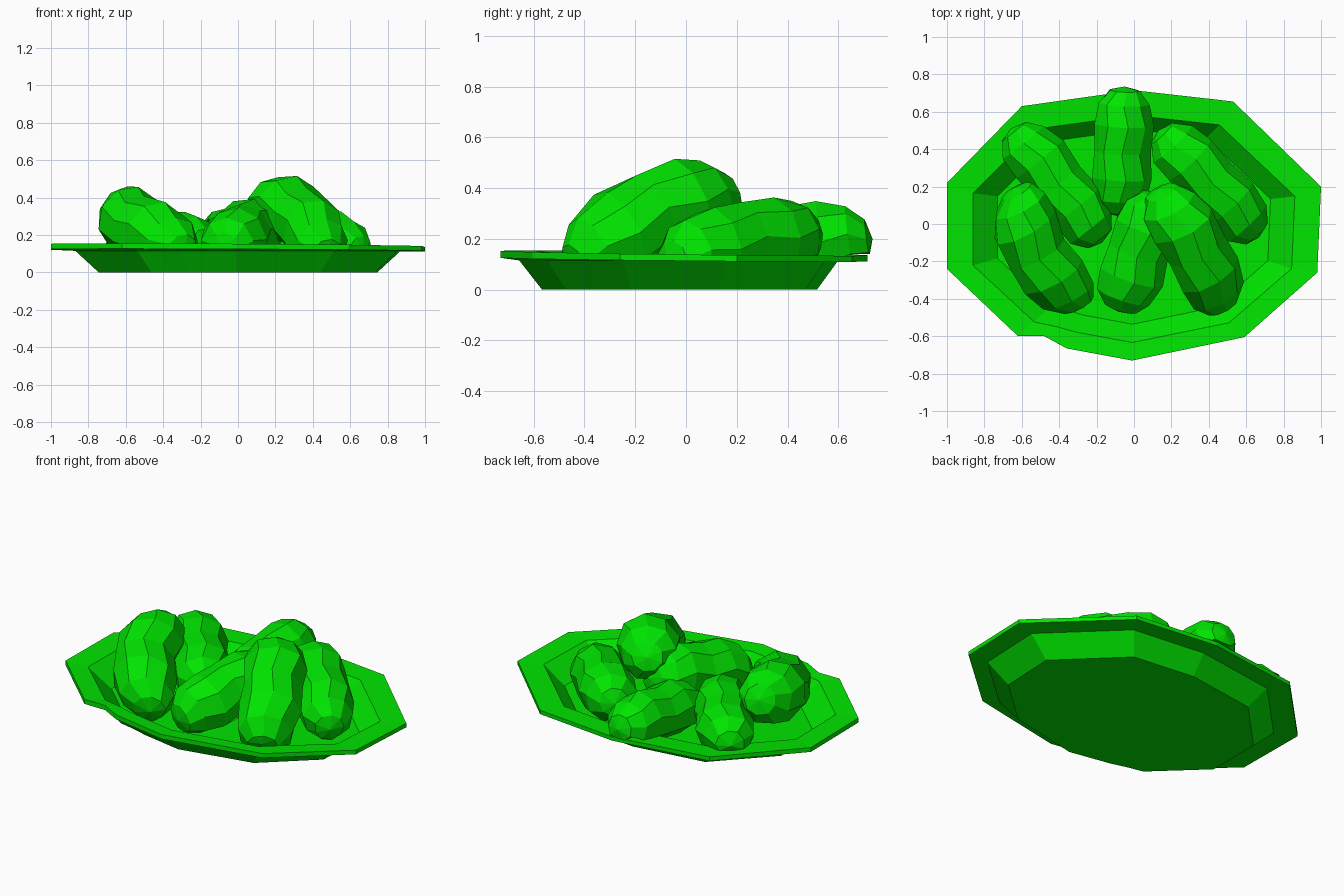
import bpy, bmesh, math, random
from mathutils import Vector

if "Cube" in bpy.data.objects:
    bpy.data.objects.remove(bpy.data.objects["Cube"])
random.seed(4)

green = bpy.data.materials.new("bright green")
green.use_nodes = True
colour = (0, 0.78, 0, 1)
green.diffuse_color = colour
green.node_tree.nodes["Principled BSDF"].inputs["Base Color"].default_value = colour


def finish(bm, name):
    bmesh.ops.recalc_face_normals(bm, faces=bm.faces)
    mesh = bpy.data.meshes.new(name)
    bm.to_mesh(mesh)
    bm.free()
    mesh.materials.append(green)
    obj = bpy.data.objects.new(name, mesh)
    bpy.context.collection.objects.link(obj)
    return obj


def bridge(bm, lower, upper):
    n = len(lower)
    for i in range(n):
        j = (i + 1) % n
        bm.faces.new((lower[i], lower[j], upper[j], upper[i]))


# Faceted dish: outline scaled into a stack of rings, with a chipped rim
outline = [(-1, .22), (-.6, .63), (0, .715), (.53, .655), (1, .2), (.98, -.26),
           (.59, -.605), (-.01, -.73), (-.36, -.665), (-.48, -.63), (-.62, -.6), (-1, -.24)]


def dish():
    bm = bmesh.new()
    # x scale, y scale, y shift, height, tilt amount
    steps = [(.745, .75, -.02, 0, 0), (.87, .87, -.022, .115, 0),
             (1, 1, 0, .118, .8), (1, 1, 0, .144, 1),
             (.86, .84, -.02, .138, .7), (.73, .72, -.01, .03, 0)]
    rings = []
    for sx, sy, dy, z, tilt in steps:
        ring = []
        for i, (x, y) in enumerate(outline):
            if sx == 1 and i == 9:
                y += .03
            height = z - tilt * (.006 * x + .012 * y)
            ring.append(bm.verts.new((x * sx, y * sy + dy, height)))
        rings.append(ring)
    for lower, upper in zip(rings, rings[1:]):
        bridge(bm, lower, upper)
    bm.faces.new(rings[0])
    bm.faces.new(rings[-1])
    return finish(bm, "dish")


# Waisted nugget: faceted rings lofted along a gently bowed axis
profile = [(.03, .5), (.13, .86), (.29, 1), (.5, .94), (.7, 1), (.87, .86), (.97, .5)]


def nugget(name, start, end, radius, bow, sides=9):
    bm = bmesh.new()
    a, b = Vector(start), Vector(end)
    turn = (b - a).to_track_quat('Z', 'Y')
    rings = []
    for k, (t, r) in enumerate(profile):
        centre = a.lerp(b, t) + Vector(bow) * math.sin(math.pi * t)
        ring = []
        for i in range(sides):
            angle = math.tau * (i + .25 * (k % 2)) / sides
            size = radius * r * random.uniform(.97, 1.05)
            spoke = Vector((math.cos(angle) * size, math.sin(angle) * size, 0))
            ring.append(bm.verts.new(centre + turn @ spoke))
        rings.append(ring)
    for lower, upper in zip(rings, rings[1:]):
        bridge(bm, lower, upper)
    for tip, ring in ((a, rings[0]), (b, rings[-1])):
        point = bm.verts.new(tip)
        for i in range(sides):
            bm.faces.new((ring[i], ring[(i + 1) % sides], point))
    # Rest the underside on the dish floor, sloping wall and rim
    for v in bm.verts:
        reach = math.hypot(v.co.x / 1.05, v.co.y / .71)
        floor = min(max(.032, .032 + (reach - .68) * .8), .14)
        v.co.z = max(v.co.z, floor)
    return finish(bm, name)


dish()
nugget("front_right_nugget", (-.63, .2, .33), (-.28, -.45, .11), .178, (-.07, -.03, .03))
nugget("front_left_nugget", (.13, .19, .385), (.48, -.46, .08), .178, (.03, 0, .065))
nugget("front_middle_nugget", (.13, .17, .25), (-.08, -.47, .12), .172, (0, 0, .02))
nugget("back_left_nugget", (.13, .5, .22), (.67, -.07, .11), .163, (.01, .01, .02))
nugget("back_middle_nugget", (-.05, .735, .2), (-.08, .04, .11), .16, (0, 0, .015))
nugget("back_right_nugget", (-.66, .51, .175), (-.17, -.1, .15), .163, (.01, .01, .01))
